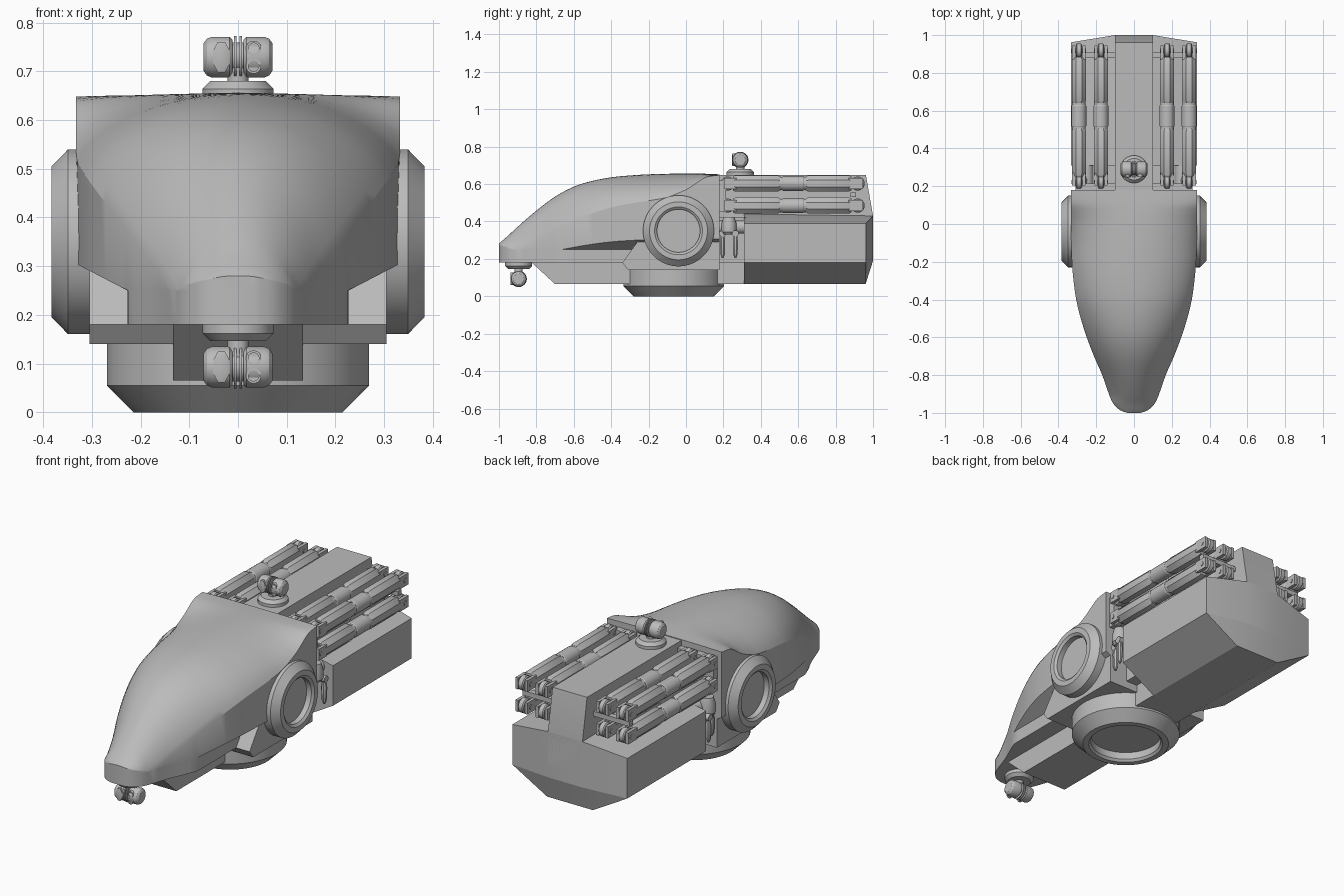
import bpy, bmesh, math
from mathutils import Vector

if "Cube" in bpy.data.objects:
    bpy.data.objects.remove(bpy.data.objects["Cube"])

grey = bpy.data.materials.new("hull_grey")
grey.diffuse_color = (0.5, 0.5, 0.5, 1)
grey.use_nodes = True
grey.node_tree.nodes["Principled BSDF"].inputs["Base Color"].default_value = grey.diffuse_color


def finish(name, bm, angle=30):
    bmesh.ops.remove_doubles(bm, verts=bm.verts, dist=0.0002)
    bmesh.ops.recalc_face_normals(bm, faces=bm.faces)
    me = bpy.data.meshes.new(name)
    bm.to_mesh(me)
    bm.free()
    me.materials.append(grey)
    ob = bpy.data.objects.new(name, me)
    bpy.context.collection.objects.link(ob)
    bpy.ops.object.select_all(action='DESELECT')
    ob.select_set(True)
    bpy.context.view_layer.objects.active = ob
    bpy.ops.object.shade_smooth_by_angle(angle=math.radians(angle))
    return ob


def skin(name, rings, angle=30):
    """Closed loft through rings of equal length, capped at both ends."""
    bm = bmesh.new()
    rows = [[bm.verts.new(p) for p in r] for r in rings]
    n = len(rows[0])
    for a, b in zip(rows, rows[1:]):
        for i in range(n):
            j = (i + 1) % n
            bm.faces.new((a[i], a[j], b[j], b[i]))
    bm.faces.new(rows[0])
    bm.faces.new(rows[-1])
    return finish(name, bm, angle)


def lathe(name, profile, axis, loc, seg=32, su=1.0, sv=1.0):
    """Turned part: profile of (radius, height) along an axis."""
    rings = []
    for r, h in profile:
        ring = []
        for i in range(seg):
            a = 2 * math.pi * (i + 0.5) / seg
            u, v = r * su * math.cos(a), r * sv * math.sin(a)
            p = {'x': (h, u, v), 'y': (u, h, v), 'z': (u, v, h)}[axis]
            ring.append(Vector(p) + Vector(loc))
        rings.append(ring)
    return skin(name, rings)


def hull(name, half_points):
    """Convex solid mirrored across x = 0."""
    bm = bmesh.new()
    for x, y, z in half_points:
        for s in (-1, 1):
            bm.verts.new((s * x, y, z))
    bmesh.ops.convex_hull(bm, input=bm.verts)
    bmesh.ops.dissolve_limit(bm, angle_limit=0.02, verts=bm.verts, edges=bm.edges)
    return finish(name, bm, 15)


def box(name, x0, x1, y0, y1, z0, z1):
    ring = [(x0, z0), (x1, z0), (x1, z1), (x0, z1)]
    return skin(name, [[(x, y, z) for x, z in ring] for y in (y0, y1)])


# --- Front shell: lofted stations of (y, half width, roof height, crease height)
stations = [(-1.0, 0.035, 0.28, 0.278), (-0.985, 0.075, 0.295, 0.27),
            (-0.95, 0.11, 0.325, 0.26), (-0.9, 0.133, 0.372, 0.25),
            (-0.8, 0.168, 0.458, 0.297), (-0.7, 0.212, 0.533, 0.352),
            (-0.6, 0.25, 0.586, 0.402), (-0.5, 0.282, 0.617, 0.443),
            (-0.4, 0.306, 0.636, 0.475), (-0.3, 0.32, 0.646, 0.496),
            (-0.2, 0.329, 0.652, 0.511), (-0.1, 0.332, 0.655, 0.53),
            (0.0, 0.333, 0.656, 0.57), (0.06, 0.333, 0.656, 0.608),
            (0.11, 0.333, 0.655, 0.638), (0.18, 0.333, 0.652, 0.648)]


def smooth(pts, steps):
    out = []
    for i in range(len(pts) - 1):
        p = [Vector(pts[max(0, min(len(pts) - 1, i + k))]) for k in (-1, 0, 1, 2)]
        for s in range(steps):
            t = s / steps
            out.append(0.5 * (2 * p[1] + (p[2] - p[0]) * t
                              + (2 * p[0] - 5 * p[1] + 4 * p[2] - p[3]) * t * t
                              + (3 * p[1] - p[0] - 3 * p[2] + p[3]) * t ** 3))
    return out + [Vector(pts[-1])]


rings = []
arc = math.radians(70)
for y, w, top, crease in smooth(stations, 3):
    half = []
    for i in range(13):
        a = arc * i / 12
        k = (math.cos(a) - math.cos(arc)) / (1 - math.cos(arc))
        half.append((w * math.sin(a) / math.sin(arc), crease + (top - crease) * k))
    wb = min(w, 0.227)
    half += [(w, 0.25 + (w - wb) * 0.52), (wb, 0.25), (wb, 0.18)]
    ring = half + [(-x, z) for x, z in reversed(half[1:])]
    rings.append([(x, y, z) for x, z in ring])
skin("front_shell", rings, 24)

# --- Keel and lower shoulder block
hull("keel", [(0.133, -0.83, 0.185), (0.133, -0.7, 0.065), (0.133, 0.32, 0.065),
              (0.133, 0.32, 0.185)])
hull("shoulder_block", [(0.305, -0.34, 0.18), (0.305, -0.31, 0.14), (0.305, -0.25, 0.305),
                        (0.305, 0.18, 0.305), (0.305, 0.18, 0.14)])

# --- Belly ring with recessed opening
lathe("belly_ring", [(0.27, 0.15), (0.27, 0.055), (0.215, 0.0), (0.185, 0.0),
                     (0.175, 0.012), (0.175, 0.05)], 'z', (0, -0.065, 0), 48)

# --- Rear body: wide lower hold, central spine and the neck joining it to the shell
hull("rear_hold", [(0.333, 0.31, 0.39), (0.333, 0.31, 0.18), (0.133, 0.31, 0.065),
                   (0.1, 0.31, 0.44), (0.333, 0.962, 0.39), (0.333, 0.962, 0.18),
                   (0.133, 0.96, 0.065), (0.1, 1.0, 0.43), (0.1, 1.0, 0.19)])
hull("spine", [(0.1, 0.17, 0.648), (0.1, 0.17, 0.2), (0.1, 0.962, 0.648),
               (0.1, 1.0, 0.43), (0.1, 1.0, 0.25)])
box("neck", -0.2, 0.2, 0.17, 0.32, 0.18, 0.42)


# --- Folded arm: octagonal beams, round sleeve, forked ends with pivot wheels
def folded_arm(x, z):
    r = 0.0425 / math.cos(math.pi / 8)
    for y0, y1 in ((0.25, 0.505), (0.64, 0.885)):
        lathe("arm_beam", [(r * 0.85, y0), (r, y0 + 0.012), (r, y1 - 0.012), (r * 0.85, y1)],
              'y', (x, 0, z), 8, 0.88)
    lathe("arm_sleeve", [(0.036, 0.49), (0.036, 0.66)], 'y', (x, 0, z), 24)
    lathe("arm_collar", [(0.037, 0.515), (0.04, 0.52), (0.04, 0.625), (0.037, 0.63)],
          'y', (x, 0, z), 24)
    for yw, y0, y1 in ((0.222, 0.205, 0.27), (0.918, 0.87, 0.945)):
        for s in (-1, 1):
            box("arm_fork", x + s * 0.027 - 0.008, x + s * 0.027 + 0.008,
                y0, y1, z - 0.03, z + 0.03)
        lathe("arm_pivot_wheel", [(0.032, -0.016), (0.038, -0.011), (0.038, 0.011),
                                  (0.032, 0.016)], 'x', (x, yw, z), 20)
        lathe("arm_pivot_pin", [(0.012, -0.038), (0.012, 0.038)], 'x', (x, yw, z), 10)


# --- Small gripper hanging beside the neck
def gripper(s):
    x = s * 0.285
    lathe("gripper_mount", [(0.035, 0.17), (0.035, 0.31)], 'y', (s * 0.25, 0, 0.37), 16)
    lathe("gripper_wrist", [(0.028, 0.33), (0.04, 0.345), (0.04, 0.39), (0.03, 0.425)],
          'z', (x, 0.23, 0), 16)
    for dx, dy in ((0.0, -0.034), (0.03, 0.034), (-0.03, 0.034)):
        px, py = x + dx, 0.23 + dy
        lathe("gripper_knuckle", [(0.018, -0.012), (0.018, 0.012)], 'x', (px, py, 0.335), 12)
        lathe("gripper_finger", [(0.005, 0.205), (0.013, 0.225), (0.015, 0.29), (0.01, 0.335)],
              'z', (px, py, 0), 8)


for s in (-1, 1):
    # Side pod with recessed round port
    lathe("side_pod", [(0.19, s * 0.29), (0.19, s * 0.349), (0.155, s * 0.383),
                       (0.128, s * 0.383), (0.115, s * 0.373), (0.115, s * 0.345)],
          'x', (0, -0.04, 0.35), 48)
    for x in (0.175, 0.292):
        for z in (0.603, 0.485):
            folded_arm(s * x, z)
    # Rails carrying the arms
    box("arm_rail", min(s * 0.09, s * 0.31), max(s * 0.09, s * 0.31), 0.17, 0.215, 0.45, 0.62)
    box("arm_bracket", min(s * 0.09, s * 0.31), max(s * 0.09, s * 0.31), 0.88, 0.91, 0.53, 0.555)
    gripper(s)


# --- Camera turret: chamfered foot, twin drums, centre discs, lenses and window
def turret(y, foot_z, head_z, d):
    lathe("turret_foot", [(0.073, foot_z - d * 0.01), (0.073, foot_z + d * 0.016),
                          (0.057, foot_z + d * 0.032), (0.05, foot_z + d * 0.032)],
          'z', (0, y, 0), 32)
    lathe("turret_neck", [(0.022, foot_z), (0.022, head_z)], 'z', (0, y, 0), 16)
    for s in (-1, 1):
        lathe("turret_drum", [(0.036, s * 0.011), (0.042, s * 0.017), (0.042, s * 0.054),
                              (0.038, s * 0.064), (0.028, s * 0.071)],
              'x', (0, y, head_z), 28)
        lathe("turret_disc", [(0.044, s * 0.003), (0.044, s * 0.008)], 'x', (0, y, head_z), 28)
        lathe("turret_lens", [(0.016, 0), (0.016, -0.042), (0.011, -0.042), (0.011, -0.036)],
              'y', (0.032, y, head_z + s * 0.018), 16)
    lathe("turret_hub", [(0.03, -0.02), (0.03, 0.02)], 'x', (0, y, head_z), 20)
    lathe("turret_window", [(0.02, 0), (0.02, -0.042), (0.016, -0.044)],
          'y', (-0.034, y, head_z), 8, 0.95, 1.7)


turret(0.29, 0.648, 0.729, 1)
turret(-0.895, 0.178, 0.093, -1)
